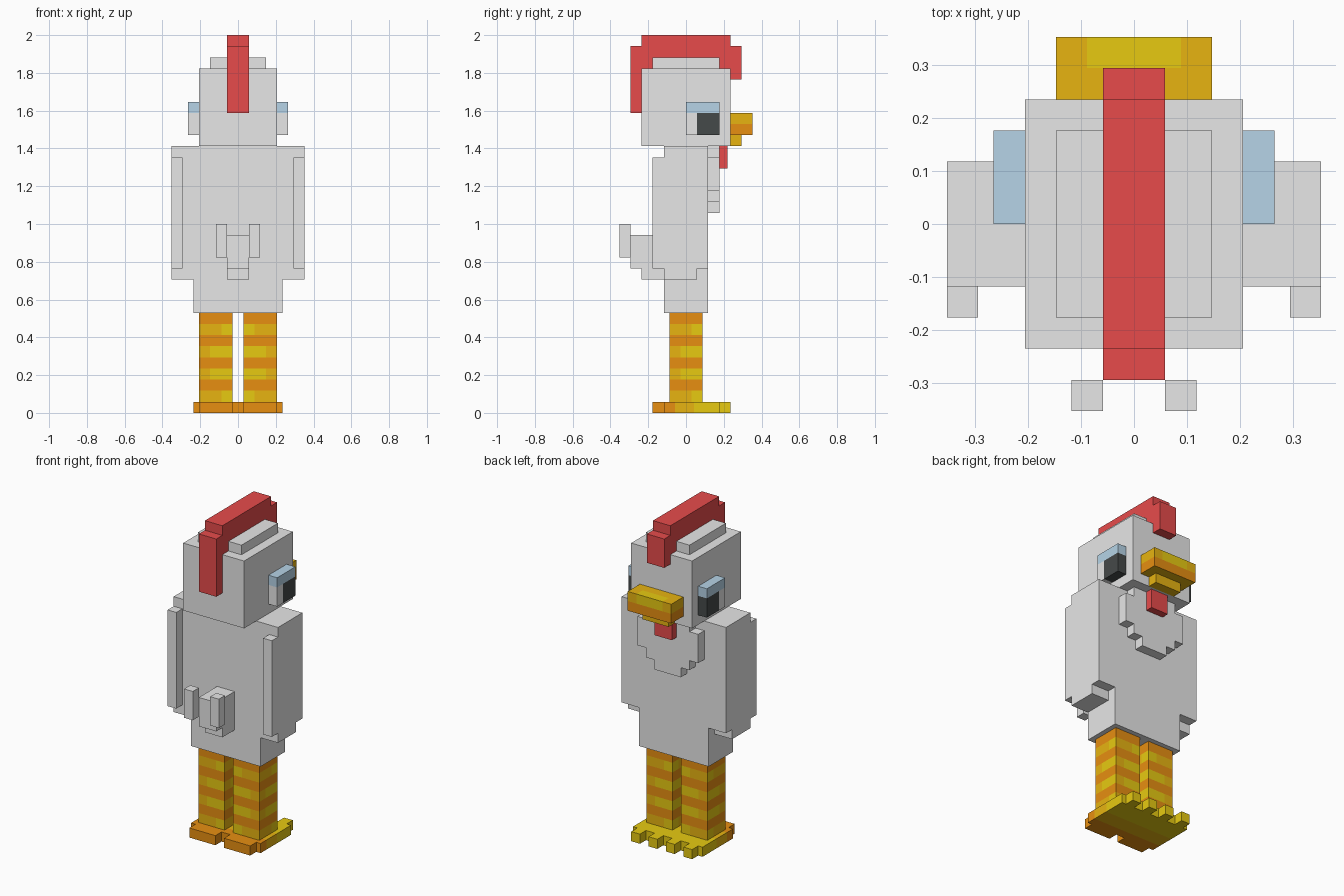
import bpy, bmesh
from mathutils import Vector

if "Cube" in bpy.data.objects:
    bpy.data.objects.remove(bpy.data.objects["Cube"])

U = 2 / 34  # size of one block; all dimensions below are in blocks


def material(name, r, g, b):
    m = bpy.data.materials.new(name)
    m.diffuse_color = (r, g, b, 1)
    m.use_nodes = True
    m.node_tree.nodes["Principled BSDF"].inputs["Base Color"].default_value = m.diffuse_color
    return m


WHITE = material("white", 1, 1, 1)
RED = material("red", 1, 0.089, 0.089)
BLUE = material("pale_blue", 0.583, 0.82, 1)
BLACK = material("black", 0.06, 0.068, 0.068)
YELLOW = material("yellow", 1, 0.74, 0.007)
AMBER = material("amber", 1, 0.567, 0.007)
ORANGE = material("orange", 1, 0.342, 0.007)
BEAK_COLOURS = [YELLOW, AMBER, ORANGE]


def finish(name, bm, mats, cuts=(), rule=None):
    """Cut the mesh at (axis, position) planes, colour faces by rule, add the object."""
    for axis, pos in cuts:
        co, no = Vector(), Vector()
        co[axis], no[axis] = pos, 1
        bmesh.ops.bisect_plane(bm, geom=bm.verts[:] + bm.edges[:] + bm.faces[:],
                               dist=1e-5, plane_co=co, plane_no=no)
    bmesh.ops.recalc_face_normals(bm, faces=bm.faces[:])
    if rule:
        for f in bm.faces:
            f.material_index = rule(f.calc_center_median(), f.normal)
    bmesh.ops.scale(bm, vec=(U, U, U), verts=bm.verts[:])
    me = bpy.data.meshes.new(name)
    bm.to_mesh(me)
    bm.free()
    for m in mats:
        me.materials.append(m)
    ob = bpy.data.objects.new(name, me)
    bpy.context.collection.objects.link(ob)


def boxes(name, mats, spans, mirror=False, cuts=(), rule=None):
    """Boxes given as (x0, x1, y0, y1, z0, z1), optionally mirrored across x."""
    bm = bmesh.new()
    if mirror:
        spans = spans + [(-s[1], -s[0]) + s[2:] for s in spans]
    for x0, x1, y0, y1, z0, z1 in spans:
        for v in bmesh.ops.create_cube(bm, size=1)["verts"]:
            v.co = (x1 if v.co.x > 0 else x0, y1 if v.co.y > 0 else y0,
                    z1 if v.co.z > 0 else z0)
    finish(name, bm, mats, cuts, rule)


def prism(name, mat, points, depth):
    """Extrude a closed outline of 3D points along the depth vector."""
    bm = bmesh.new()
    face = bm.faces.new([bm.verts.new(p) for p in points])
    ext = bmesh.ops.extrude_face_region(bm, geom=[face], use_keep_orig=True)["geom"]
    bmesh.ops.translate(bm, vec=depth, verts=[g for g in ext if isinstance(g, bmesh.types.BMVert)])
    finish(name, bm, [mat])


# Body and wings
boxes("torso", [WHITE], [(-4, 4, -2, 2, 9, 24)])
boxes("wings", [WHITE], [(4, 6, -2, 2, 13, 24), (4, 6, -2, 1, 12, 13),
                         (5, 6, -3, -2, 13, 23)], mirror=True)

# Stepped chest plate
half = [(1.5, 18), (1.5, 19), (2.5, 19), (2.5, 20), (3.5, 20), (3.5, 23), (2.5, 23), (2.5, 24)]
outline = half + [(-x, z) for x, z in reversed(half)]
prism("chest", WHITE, [(x, 2, z) for x, z in outline], (0, 1, 0))

# Tail
boxes("tail", [WHITE], [(-1, 1, -5, -2, 13, 16), (-1, 1, -4, -2, 12, 13)])
boxes("tail_feathers", [WHITE], [(1, 2, -6, -5, 14, 17)], mirror=True)

# Head
boxes("head", [WHITE], [(-3.5, 3.5, -4, 4, 24, 31)])
boxes("crown", [WHITE], [(-2.5, 2.5, -3, 3, 31, 32)])
comb = [(-5, 27), (-4, 27), (-4, 30.5), (4, 30.5), (4, 30), (5, 30),
        (5, 33), (4, 33), (4, 34), (-4, 34), (-4, 33), (-5, 33)]
prism("comb", RED, [(-1, y, z) for y, z in comb], (2, 0, 0))
boxes("wattle", [RED], [(-1, 1, 3, 3.75, 22, 24)])

# Eyes
boxes("eyelids", [BLUE], [(3.5, 4.5, 0, 3, 27, 28)], mirror=True)
boxes("eye_whites", [WHITE], [(3.5, 4.5, 0, 1, 25, 27)], mirror=True)
boxes("pupils", [BLACK], [(3.5, 4.5, 1, 3, 25, 27)], mirror=True)


# Beak: yellow tip, amber sides, orange lower half
def beak_rule(c, n):
    if c.z < 26:
        return 1 if n.z < -0.5 else 2
    return 0 if abs(c.x) < 1.5 and c.y > 5 else 1


boxes("upper_beak", BEAK_COLOURS, [(-2.5, 2.5, 4, 6, 25, 27)],
      cuts=[(0, -1.5), (0, 1.5), (1, 5), (2, 26)], rule=beak_rule)
boxes("lower_beak", [AMBER], [(-1.5, 1.5, 4, 5, 24, 25)])


# Legs: orange bands alternating with amber and yellow patches
def leg_rule(c, n):
    layer = int(c.z)
    if layer % 2 == 0:
        return 2
    wide = layer in (3, 5)
    if abs(n.x) > 0.5:
        return 0 if c.y > (-0.5 if wide else 0.5) else 1
    return 0 if abs(c.x) < (2.5 if wide else 1.5) else 1


boxes("legs", BEAK_COLOURS, [(0.5, 3.5, -1.5, 1.5, 1, 9)], mirror=True,
      cuts=[(2, z) for z in range(2, 9)] + [(0, x) for x in (-2.5, -1.5, 1.5, 2.5)]
      + [(1, -0.5), (1, 0.5)], rule=leg_rule)

# Feet with heels and toes: yellow in front, amber in the middle, orange behind
boxes("feet", BEAK_COLOURS, [(0, 4, -2, 3, 0, 1), (0.5, 3.5, -3, -2, 0, 1),
                             (0.5, 1.5, 3, 4, 0, 1), (2.5, 3.5, 3, 4, 0, 1)], mirror=True,
      cuts=[(1, -1), (1, 0.7)],
      rule=lambda c, n: 0 if c.y > 0.7 else 1 if c.y > -1 else 2)
